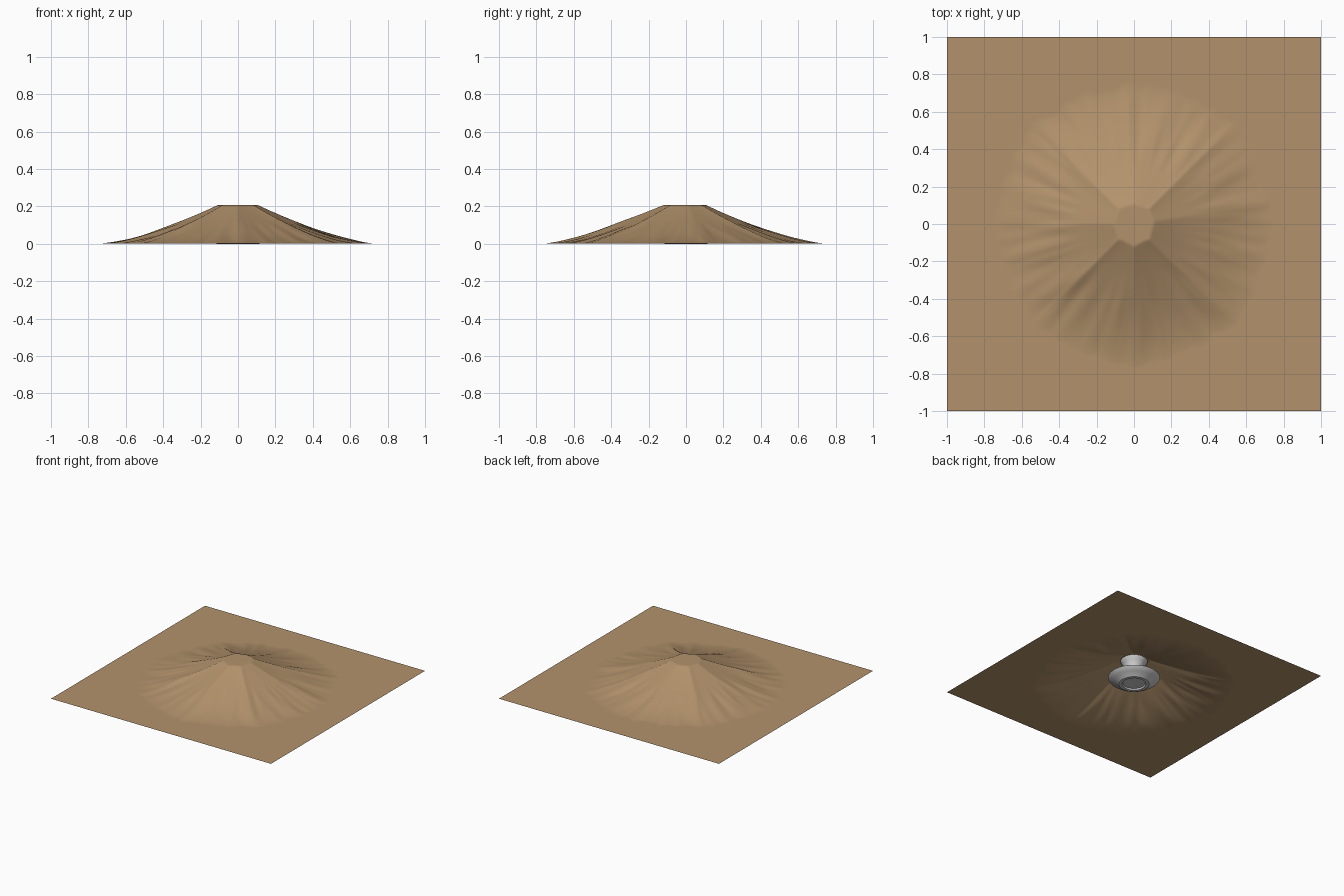
import bpy, bmesh, math
from mathutils import Vector, noise

if "Cube" in bpy.data.objects:
    bpy.data.objects.remove(bpy.data.objects["Cube"])

TOP = 0.207
# fold angle in degrees, width in degrees, strength
FOLDS = [(-90, 16, .15), (-135, 11, .12), (-45, 11, .12), (45, 11, .12),
         (135, 11, .12), (8, 13, .06), (180, 14, .06), (90, 40, .06)]


def smooth_step(a, b, t):
    t = min(1, max(0, (t - a) / (b - a)))
    return t * t * (3 - 2 * t)


def cloth_height(x, y):
    r = math.hypot(x, y)
    if r > 0.9:
        return 0.001
    deg = math.degrees(math.atan2(y, x))
    # sharp tent folds that fade toward the hem of the slope
    fold = 0
    for a, w, s in FOLDS:
        d = abs((deg - a + 180) % 360 - 180)
        fold += s * math.exp(-d / w)
    fade = 1 - smooth_step(0.3, 0.8, r)
    q = r / (0.93 + fold * (0.45 + 1.0 * fade))
    # flat rest on the rim, then a slope that flares out
    t = min(1, max(0, (0.79 - q) / 0.685))
    h = TOP * t ** 1.62
    # fine radial wrinkles low on the slope
    a = math.radians(deg)
    n = noise.noise(Vector((math.cos(a) * 9, math.sin(a) * 9, r * 3)))
    h += 0.007 * n * smooth_step(0.25, 0.5, r) * (1 - smooth_step(0.6, 0.82, r))
    return max(0.001, h)


# draped cloth
bm = bmesh.new()
bmesh.ops.create_grid(bm, x_segments=220, y_segments=220, size=1)
for v in bm.verts:
    v.co.z = cloth_height(v.co.x, v.co.y)
mesh = bpy.data.meshes.new("draped_cloth")
bm.to_mesh(mesh)
bm.free()
mesh.shade_smooth()
cloth = bpy.data.objects.new("draped_cloth", mesh)
bpy.context.collection.objects.link(cloth)
mat = bpy.data.materials.new("tan_cloth")
mat.diffuse_color = (0.45, 0.29, 0.15, 1)
mat.use_nodes = True
mat.node_tree.nodes["Principled BSDF"].inputs["Base Color"].default_value = mat.diffuse_color
mesh.materials.append(mat)

# round pedestal under the cloth: foot, wide dish, waist, flared cup
profile = [(0, .012), (.085, .012), (.09, 0), (.115, 0), (.122, .008),
           (.16, .025), (.188, .045), (.195, .055), (.188, .06), (.12, .068),
           (.075, .08), (.066, .105), (.07, .135), (.085, .17), (.1, .192),
           (.102, .2), (.096, .203), (0, .203)]
bm = bmesh.new()
verts = [bm.verts.new((r, 0, z)) for r, z in profile]
edges = [bm.edges.new(p) for p in zip(verts, verts[1:])]
bmesh.ops.spin(bm, geom=verts + edges, axis=(0, 0, 1), cent=(0, 0, 0),
               steps=64, angle=math.tau)
bmesh.ops.remove_doubles(bm, verts=bm.verts, dist=1e-4)
bmesh.ops.recalc_face_normals(bm, faces=bm.faces)
mesh = bpy.data.meshes.new("pedestal")
bm.to_mesh(mesh)
bm.free()
pedestal = bpy.data.objects.new("pedestal", mesh)
bpy.context.collection.objects.link(pedestal)
bpy.context.view_layer.objects.active = pedestal
pedestal.select_set(True)
bpy.ops.object.shade_smooth_by_angle(angle=math.radians(35))
